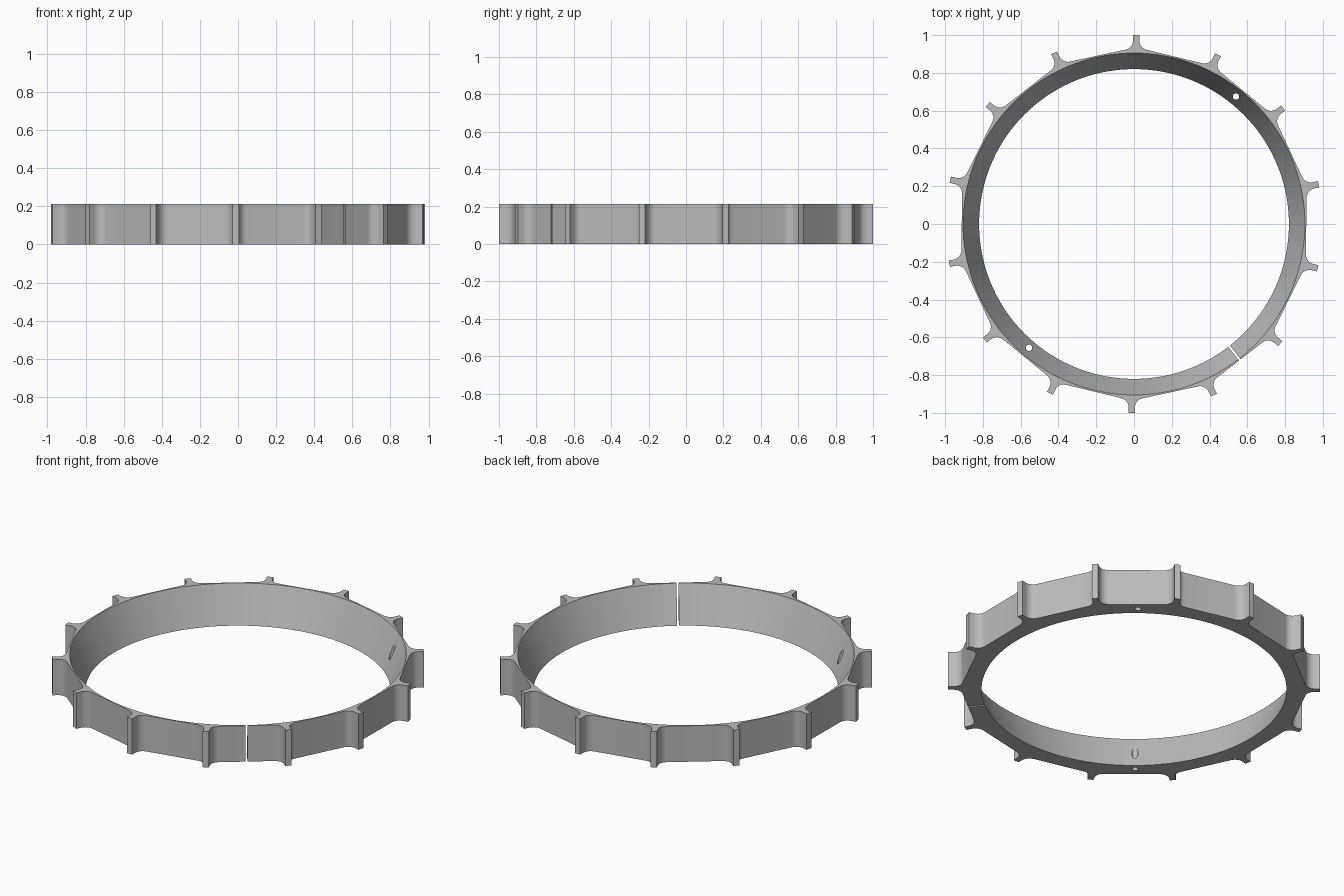
import bpy, bmesh
from math import pi, sin, cos, tan, radians
from mathutils import Vector, Matrix

if "Cube" in bpy.data.objects:
    bpy.data.objects.remove(bpy.data.objects["Cube"], do_unlink=True)

TEETH = 14
HEIGHT = 0.213
APOTHEM = 0.912             # centre to each flat outer side
TIP = 1.0                   # centre to the tooth tips
HALF_WIDTH = 0.017          # half the thickness of a tooth
FILLET = 0.05               # radius at the root of a tooth
FILLET_STEPS = 10
INNER_BOTTOM, INNER_TOP = 0.82, 0.905
FIRST_TOOTH = radians(89.3)
SLIT_ANGLE = radians(-52.1)
HOLES = [(0.54, 0.675), (-0.556, -0.655)]

grey = bpy.data.materials.new("grey plastic")
grey.use_nodes = True
colour = (0.5, 0.5, 0.5, 1)
grey.diffuse_color = colour
grey.node_tree.nodes["Principled BSDF"].inputs["Base Color"].default_value = colour


def make_object(name, bm):
    mesh = bpy.data.meshes.new(name)
    bmesh.ops.recalc_face_normals(bm, faces=bm.faces)
    bm.to_mesh(mesh)
    bm.free()
    mesh.materials.append(grey)
    obj = bpy.data.objects.new(name, mesh)
    bpy.context.collection.objects.link(obj)
    return obj


def cone(name, r_low, r_high, depth, location, sides):
    bm = bmesh.new()
    bmesh.ops.create_cone(bm, cap_ends=True, segments=sides, radius1=r_low,
                          radius2=r_high, depth=depth,
                          matrix=Matrix.Translation(location))
    return make_object(name, bm)


def tooth_half():
    """Right half of a tooth as (sideways, outward) points, tip to flat."""
    a = pi / TEETH
    centre_t = HALF_WIDTH + FILLET
    centre_r = (APOTHEM + FILLET) / cos(a) - centre_t * tan(a)
    points = [(HALF_WIDTH, TIP)]
    for i in range(FILLET_STEPS + 1):
        ang = pi + (pi / 2 - a) * i / FILLET_STEPS
        points.append((centre_t + FILLET * cos(ang), centre_r + FILLET * sin(ang)))
    return points


# Toothed outer body, extruded from its outline
half = tooth_half()
tooth = [(t, r) for t, r in reversed(half)] + [(-t, r) for t, r in half]
bm = bmesh.new()
outline = []
for k in range(TEETH):
    turn = Matrix.Rotation(FIRST_TOOTH - pi / 2 + k * 2 * pi / TEETH, 3, 'Z')
    outline += [bm.verts.new(turn @ Vector((t, r, 0))) for t, r in tooth]
base = bm.faces.new(outline)
top = bmesh.ops.extrude_face_region(bm, geom=[base])
bmesh.ops.translate(bm, vec=(0, 0, HEIGHT),
                    verts=[v for v in top["geom"] if isinstance(v, bmesh.types.BMVert)])
ring = make_object("toothed_ring", bm)

# Tapered bore, extended past both ends
extra = 0.05
slope = (INNER_TOP - INNER_BOTTOM) / HEIGHT
cutters = [cone("bore_cutter", INNER_BOTTOM - slope * extra, INNER_TOP + slope * extra,
                HEIGHT + 2 * extra, (0, 0, HEIGHT / 2), 144)]

# Small vertical pin holes
for x, y in HOLES:
    cutters.append(cone("pin_hole_cutter", 0.017, 0.017, 1, (x, y, HEIGHT / 2), 24))

# Narrow slit through the wall
bm = bmesh.new()
bmesh.ops.create_cube(bm, size=1, matrix=(Matrix.Rotation(SLIT_ANGLE, 4, 'Z')
                      @ Matrix.Translation((0.87, 0, HEIGHT / 2))
                      @ Matrix.Diagonal((0.3, 0.011, 1, 1))))
cutters.append(make_object("slit_cutter", bm))

for cutter in cutters:
    cutter.hide_render = True
    mod = ring.modifiers.new(cutter.name, 'BOOLEAN')
    mod.operation = 'DIFFERENCE'
    mod.solver = 'EXACT'
    mod.object = cutter

# Bake the cuts and drop the cutters
bpy.context.view_layer.update()
graph = bpy.context.evaluated_depsgraph_get()
cut_mesh = bpy.data.meshes.new_from_object(ring.evaluated_get(graph))
ring.modifiers.clear()
ring.data = cut_mesh
cut_mesh.materials.clear()
cut_mesh.materials.append(grey)
for face in cut_mesh.polygons:
    face.material_index = 0
for cutter in cutters:
    bpy.data.objects.remove(cutter, do_unlink=True)

bpy.ops.object.select_all(action='DESELECT')
ring.select_set(True)
bpy.context.view_layer.objects.active = ring
bpy.ops.object.shade_smooth_by_angle(angle=radians(25))
